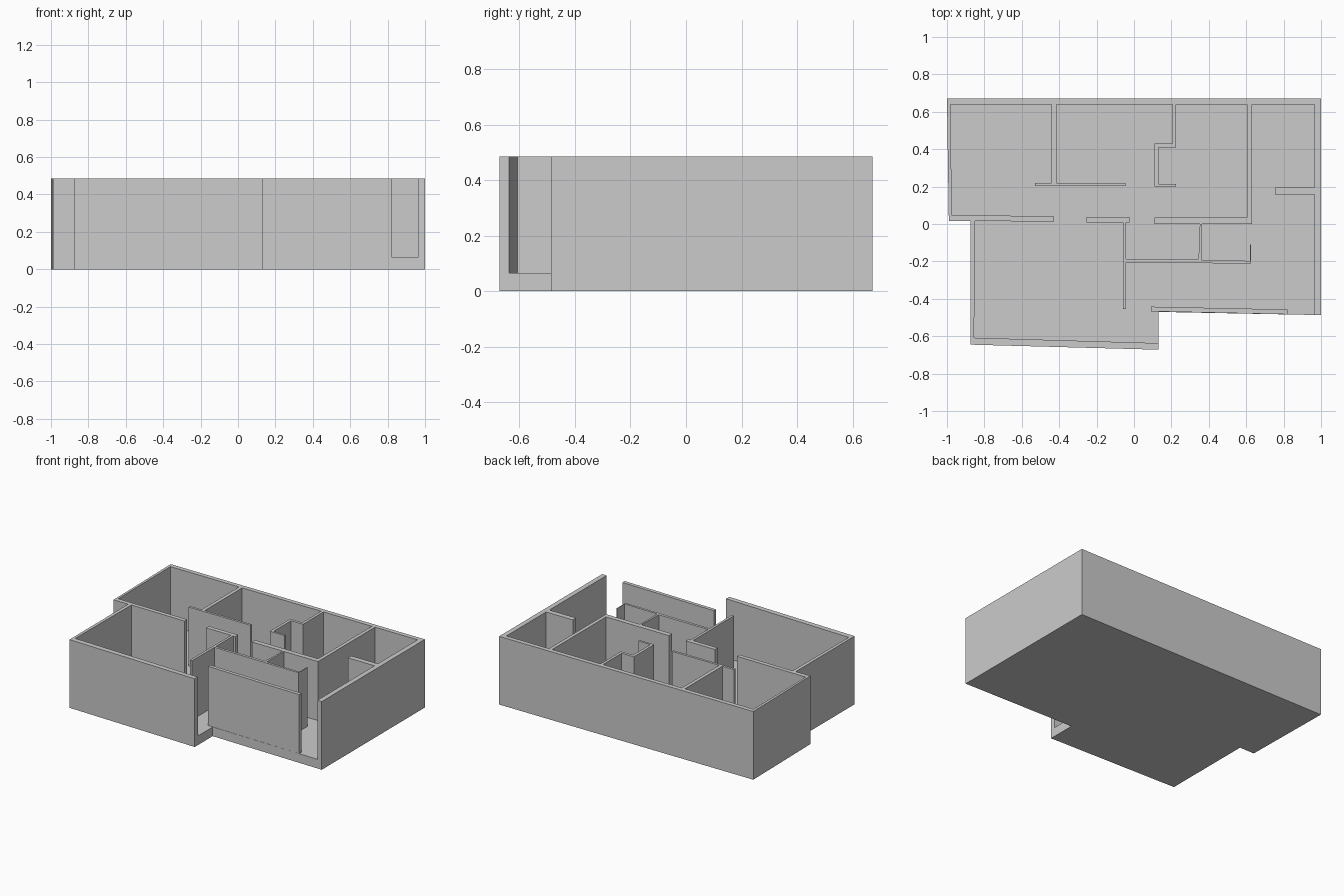
import bpy, bmesh

FLOOR, TOP = 0.065, 0.485


def prism(name, outline, z0=FLOOR, z1=TOP):
    """Extrude a plan outline from z0 up to z1."""
    bm = bmesh.new()
    base = bm.faces.new([bm.verts.new((x, y, z0)) for x, y in outline])
    ext = bmesh.ops.extrude_face_region(bm, geom=[base], use_keep_orig=True)
    verts = [g for g in ext["geom"] if isinstance(g, bmesh.types.BMVert)]
    bmesh.ops.translate(bm, verts=verts, vec=(0, 0, z1 - z0))
    bmesh.ops.recalc_face_normals(bm, faces=bm.faces)
    mesh = bpy.data.meshes.new(name)
    bm.to_mesh(mesh)
    bm.free()
    ob = bpy.data.objects.new(name, mesh)
    bpy.context.collection.objects.link(ob)
    return ob


def rect(x0, x1, y0, y1):
    return [(x0, y0), (x1, y0), (x1, y1), (x0, y1)]


# Outer edge of the house, shared by the floor slab and the outer walls
outer = [(0.13, -0.672), (-0.875, -0.645), (-0.875, 0.015), (-0.99, 0.015),
         (-1, 0.672), (1, 0.672), (1, -0.487)]

# Floor slab
prism("floor", outer + [(0.13, -0.47)], 0, FLOOR)

# Outer walls, including the wall below the back left room
prism("outer_walls", outer + [
    (0.965, -0.486), (0.965, 0.64), (-0.98, 0.64), (-0.975, 0.047),
    (-0.43, 0.042), (-0.43, 0.012), (-0.85, 0.017), (-0.855, -0.608),
    (0.13, -0.637)])

# Front wall between the two entrances
prism("front_wall", [(0.09, -0.467), (0.82, -0.483), (0.82, -0.457), (0.09, -0.442)])

# T-shaped wall between the back left and back middle rooms
prism("back_left_divider", [
    (-0.44, 0.64), (-0.44, 0.22), (-0.53, 0.22), (-0.53, 0.203),
    (-0.045, 0.203), (-0.045, 0.22), (-0.415, 0.22), (-0.415, 0.64)])

# Wall with a closet niche
prism("closet_wall", [
    (0.205, 0.64), (0.205, 0.43), (0.11, 0.43), (0.11, 0.2), (0.225, 0.2),
    (0.225, 0.215), (0.13, 0.215), (0.13, 0.41), (0.225, 0.41), (0.225, 0.64)])

# L-shaped wall around the back right room
prism("back_right_divider", [
    (0.605, 0.64), (0.605, 0.035), (0.11, 0.035), (0.11, 0.0), (0.63, 0.0), (0.63, 0.64)])

# Short wall on the right side
prism("side_stub_wall", rect(0.755, 0.965, 0.157, 0.194))

# Hall wall running to the front, with the small-room wall branching off
prism("hall_wall", [
    (-0.255, 0.038), (-0.255, 0.007), (-0.06, 0.007), (-0.06, -0.455),
    (-0.042, -0.455), (-0.042, -0.205), (0.625, -0.212), (0.625, -0.11),
    (0.62, -0.11), (0.62, -0.197), (0.36, -0.192), (0.345, -0.188),
    (-0.042, -0.188), (-0.042, 0.007), (-0.025, 0.007), (-0.025, 0.038)])

# Partition between the two small rooms
prism("small_room_partition", [(0.345, -0.188), (0.36, -0.192), (0.363, 0), (0.352, 0)])
